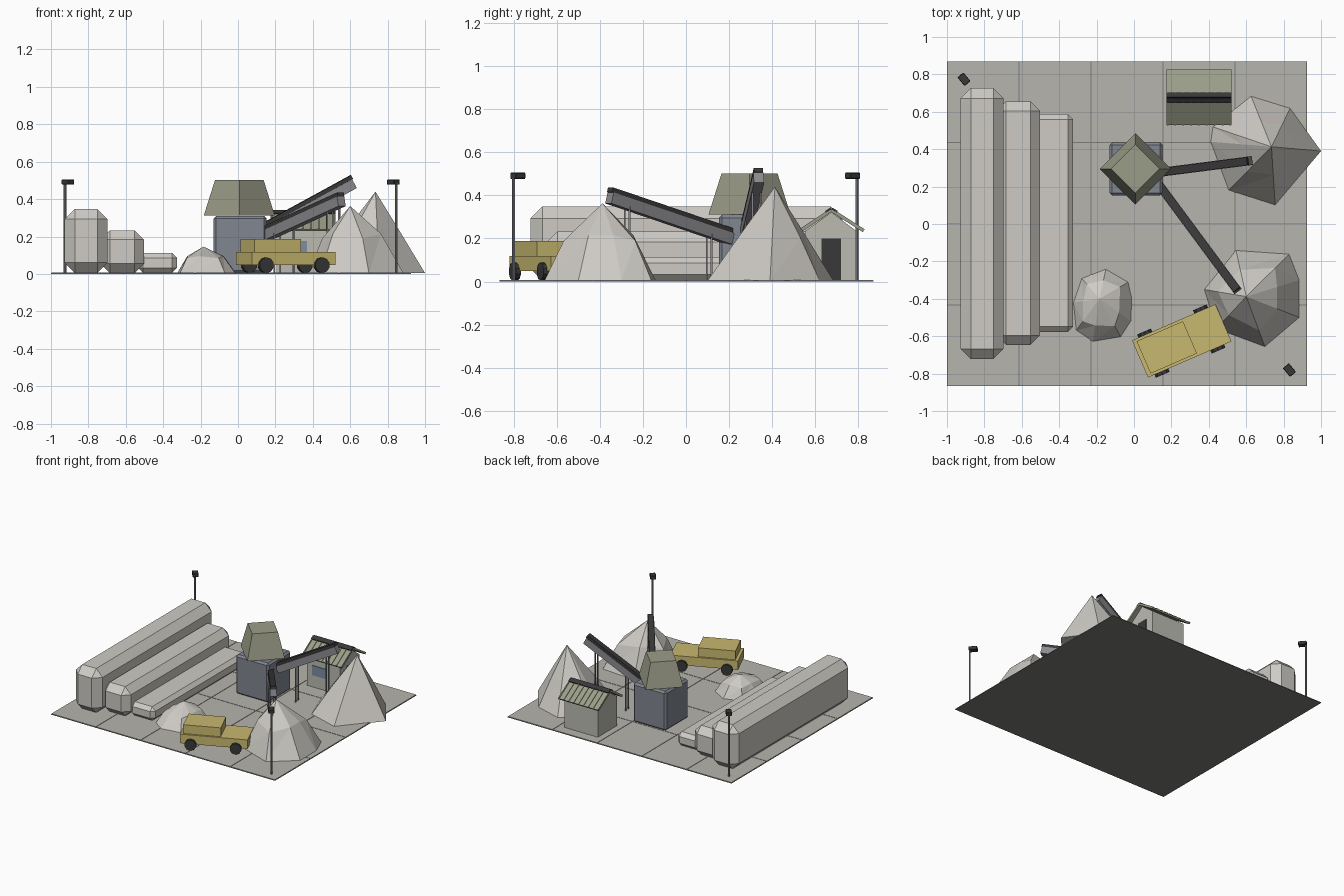
import bpy, bmesh, math
from mathutils import Matrix, Vector

if "Cube" in bpy.data.objects:
    bpy.data.objects.remove(bpy.data.objects["Cube"])


def mat(name, r, g, b):
    m = bpy.data.materials.new(name)
    m.diffuse_color = (r, g, b, 1)
    m.use_nodes = True
    m.node_tree.nodes["Principled BSDF"].inputs["Base Color"].default_value = m.diffuse_color
    return m


STONE = mat("stone", .62, .60, .56)
PAVING = mat("paving", .47, .46, .42)
SEAM = mat("seam", .2, .2, .19)
SLATE = mat("slate", .22, .24, .28)
OLIVE = mat("olive", .33, .34, .25)
YELLOW = mat("yellow", .58, .48, .16)
STEEL = mat("steel", .26, .26, .28)
DARK = mat("dark", .04, .04, .04)
WALL = mat("wall", .5, .5, .45)
GLASS = mat("glass", .2, .27, .36)


def finish(name, bm, material, matrix=Matrix()):
    bmesh.ops.recalc_face_normals(bm, faces=bm.faces)
    me = bpy.data.meshes.new(name)
    bm.to_mesh(me)
    bm.free()
    me.materials.append(material)
    ob = bpy.data.objects.new(name, me)
    ob.matrix_world = matrix
    bpy.context.collection.objects.link(ob)
    return ob


def box(name, lo, hi, material, chamfer=0, matrix=Matrix()):
    lo, hi = Vector(lo), Vector(hi)
    bm = bmesh.new()
    bmesh.ops.create_cube(bm, size=1, matrix=Matrix.Translation((lo + hi) / 2) @ Matrix.Diagonal((*(hi - lo), 1)))
    if chamfer:
        bmesh.ops.bevel(bm, geom=bm.edges[:], offset=chamfer, segments=1, affect='EDGES')
    return finish(name, bm, material, matrix)


def cone(name, sides, r1, r2, depth, material, matrix):
    bm = bmesh.new()
    bmesh.ops.create_cone(bm, cap_ends=True, segments=sides, radius1=r1, radius2=r2, depth=depth)
    return finish(name, bm, material, matrix)


def frame(p0, p1):
    """Matrix at p0 with local x towards p1 and local z upwards."""
    p0 = Vector(p0)
    d = Vector(p1) - p0
    x = d.normalized()
    y = Vector((0, 0, 1)).cross(x).normalized()
    m = Matrix((x, y, x.cross(y))).transposed().to_4x4()
    return Matrix.Translation(p0) @ m, d.length


# paved ground: seam layer with a grid of slabs on it
box("ground_base", (-1, -.867, 0), (.925, .87, .004), SEAM)
W, D, G = .385, .43425, .002
for i in range(5):
    for j in range(4):
        x, y = -1 + i * W, -.867 + j * D
        box("paving_slab", (x + G, y + G, .001), (x + W - G, y + D - G, .007), PAVING)

# three long stepped blocks
box("tall_block", (-.927, -.722, .005), (-.697, .727, .348), STONE, .055)
box("middle_block", (-.735, -.646, .005), (-.503, .655, .233), STONE, .05)
box("low_block", (-.535, -.577, .005), (-.325, .587, .113), STONE, .028)

# crusher base with a turned hopper
box("crusher_base", (-.131, .153, .005), (.153, .436, .31), SLATE, .014)
cone("hopper", 4, .19, .13, .19, OLIVE, Matrix.Translation((.007, .295, .407)))


# material heaps: base outline, shrunk middle ring, apex
def heap(name, outline, apex, mid, mid_height):
    bm = bmesh.new()
    base = [bm.verts.new((x, y, .004)) for x, y in outline]
    ring = []
    for i, (x, y) in enumerate(outline):
        s = mid + (.05 if i % 2 else -.04)
        h = mid_height - (.04 if i % 2 else -.03)
        ring.append(bm.verts.new((apex[0] + (x - apex[0]) * s, apex[1] + (y - apex[1]) * s, apex[2] * h)))
    top = bm.verts.new(apex)
    n = len(base)
    for i in range(n):
        k = (i + 1) % n
        bm.faces.new((base[i], base[k], ring[k]))
        bm.faces.new((base[i], ring[k], ring[i]))
        bm.faces.new((ring[i], ring[k], top))
    bm.faces.new(base[::-1])
    finish(name, bm, STONE)


heap("large_heap", [(1, .39), (.835, .62), (.625, .685), (.42, .52), (.408, .44), (.505, .18), (.755, .1)],
     (.735, .413, .44), .52, .5)
heap("medium_heap", [(.885, -.3), (.83, -.16), (.545, -.14), (.375, -.35), (.44, -.56), (.70, -.657), (.885, -.5)],
     (.6, -.388, .363), .62, .56)
heap("small_heap", [(-.01, -.40), (-.03, -.31), (-.15, -.24), (-.28, -.29), (-.325, -.42),
                    (-.31, -.57), (-.22, -.63), (-.07, -.605), (-.015, -.52)],
     (-.185, -.4, .146), .66, .62)


# conveyors: steel frame, dark belt, leg pairs
def conveyor(name, p0, p1, legs):
    m, length = frame(p0, p1)
    box(name + "_frame", (0, -.024, -.075), (length, .024, -.022), STEEL, 0, m)
    box(name + "_belt", (0, -.021, -.022), (length + .006, .021, 0), DARK, 0, m)
    for t in legs:
        for side in (-.019, .019):
            p = m @ Vector((t * length, side, -.06))
            box(name + "_leg", (p.x - .004, p.y - .004, .004), (p.x + .004, p.y + .004, p.z), STEEL)


conveyor("front_conveyor", (.13, .215, .245), (.545, -.345, .435), (.17, .85))
conveyor("back_conveyor", (.13, .275, .27), (.597, .335, .525), (.3, .82))

# shed: gabled walls extruded along x
bm = bmesh.new()
profile = [(.555, .005), (.79, .005), (.79, .235), (.675, .322), (.555, .235)]
face = bm.faces.new([bm.verts.new((.205, y, z)) for y, z in profile])
ext = bmesh.ops.extrude_face_region(bm, geom=[face])
bmesh.ops.translate(bm, vec=(.285, 0, 0), verts=[v for v in ext["geom"] if isinstance(v, bmesh.types.BMVert)])
finish("shed_walls", bm, WALL)
box("shed_door", (.488, .63, .005), (.493, .72, .2), DARK)
box("shed_window", (.25, .55, .1), (.37, .556, .175), GLASS)
# ribbed roof slopes and ridge cap
for eave in (.53, .825):
    m, length = frame((.3475, .675, .332), (.3475, eave, .236))
    box("roof_slope", (0, -.1725, -.008), (length, .1725, .003), OLIVE, 0, m)
    for i in range(9):
        y = -.168 + i * .042
        box("roof_rib", (.01, y - .004, .003), (length, y + .004, .008), OLIVE, 0, m)
    box("ridge_cap", (-.002, -.1725, .003), (.027, .1725, .012), DARK, 0, m)

# two lamp posts with heads turned to the yard
for x, y, s in ((-.925, .793, -1), (.847, -.8, 1)):
    cone("lamp_post", 8, .007, .007, .48, STEEL, Matrix.Translation((x, y, .244)))
    m, _ = frame((x, y, .49), (x - s, y + s * 1.2, .49))
    box("lamp_head", (-.005, -.021, -.013), (.055, .021, .015), DARK, .003, m)

# truck, parked at an angle
T = Matrix.Translation((.255, -.625, 0)) @ Matrix.Rotation(math.radians(23.4), 4, 'Z')
box("truck_body", (-.243, -.108, .048), (.243, .108, .118), YELLOW, 0, T)
box("truck_cabin", (-.222, -.094, .118), (.048, .094, .187), YELLOW, 0, T)
for u in (-.165, .16):
    for v in (-.113, .113):
        cone("truck_wheel", 10, .042, .042, .026, DARK,
             T @ Matrix.Translation((u, v, .047)) @ Matrix.Rotation(math.pi / 2, 4, 'X'))
